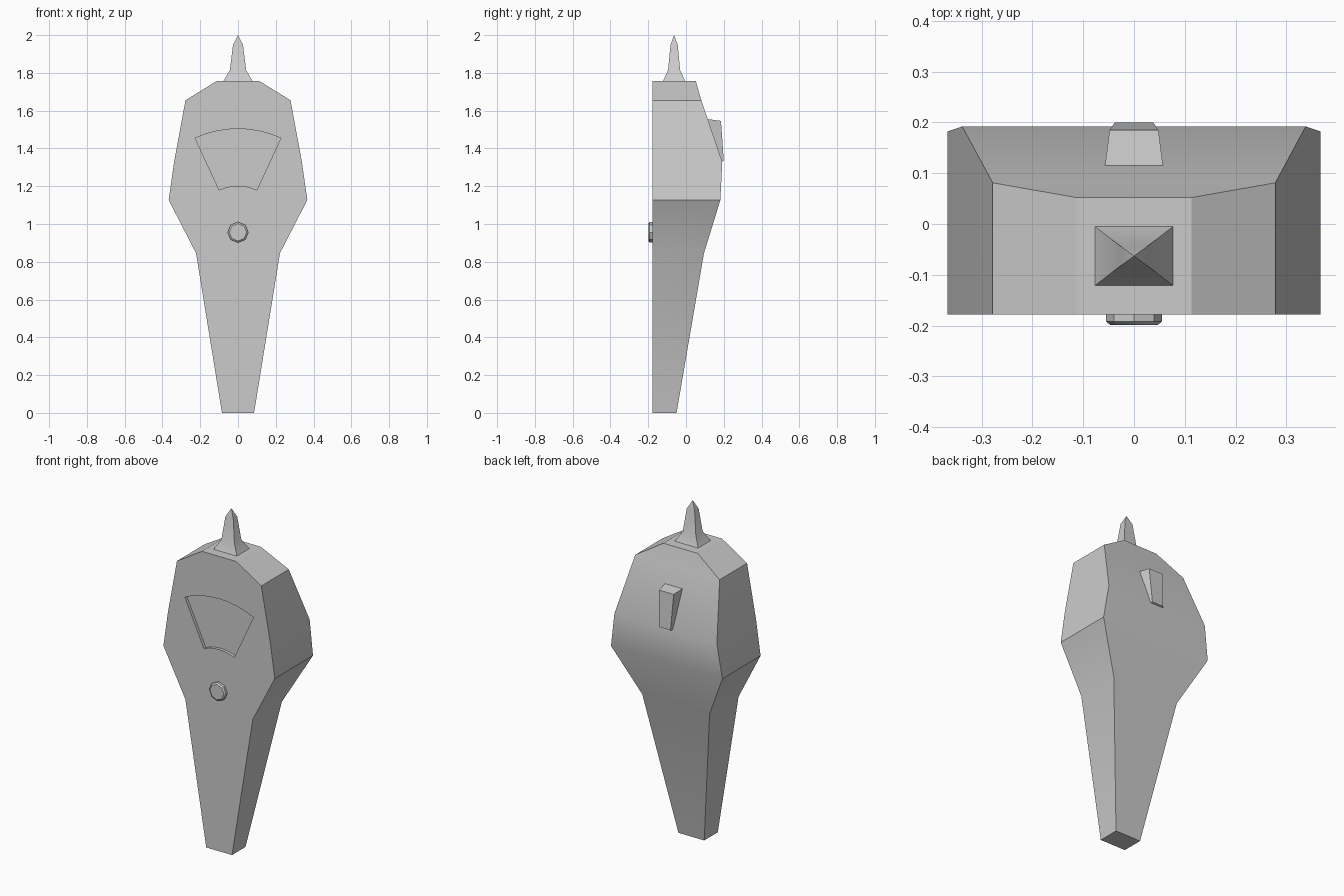
import bpy, bmesh
from math import sin, cos, radians, pi

if "Cube" in bpy.data.objects:
    bpy.data.objects.remove(bpy.data.objects["Cube"])

FRONT = -0.178


def finish(name, bm, smooth=True):
    bmesh.ops.remove_doubles(bm, verts=bm.verts, dist=1e-5)
    bmesh.ops.recalc_face_normals(bm, faces=bm.faces)
    me = bpy.data.meshes.new(name)
    bm.to_mesh(me)
    bm.free()
    ob = bpy.data.objects.new(name, me)
    bpy.context.collection.objects.link(ob)
    if smooth:
        smooth_sharp(ob)
    return ob


def select(ob):
    bpy.ops.object.select_all(action='DESELECT')
    ob.select_set(True)
    bpy.context.view_layer.objects.active = ob


def smooth_sharp(ob):
    select(ob)
    bpy.ops.object.shade_smooth_by_angle(angle=radians(30))


def loft(name, rings, smooth=True):
    """Bridge equal-sized rings of points and cap both ends."""
    bm = bmesh.new()
    loops = [[bm.verts.new(p) for p in ring] for ring in rings]
    n = len(loops[0])
    for a, b in zip(loops, loops[1:]):
        for i in range(n):
            j = (i + 1) % n
            bm.faces.new((a[i], a[j], b[j], b[i]))
    bm.faces.new(loops[0][::-1])
    bm.faces.new(loops[-1])
    return finish(name, bm, smooth)


def rect(hw, y0, y1, z):
    return [(-hw, y0, z), (hw, y0, z), (hw, y1, z), (-hw, y1, z)]


# Body: flat front, faceted outline, (half width, back y, height)
sections = [(0.085, -0.05, 0), (0.222, 0.095, 0.845), (0.367, 0.182, 1.127),
            (0.338, 0.192, 1.33), (0.278, 0.081, 1.655), (0.113, 0.052, 1.757)]
body = loft("body", [rect(w, FRONT, y, z) for w, y, z in sections], False)

# Dial window: fan-shaped shallow recess cut into the front
angles = [radians(-24.8 + 49.6 * i / 8) for i in range(9)]
fan = [(0.54 * sin(a), 0.964 + 0.54 * cos(a)) for a in angles]
fan += [(0.238 * sin(a), 0.964 + 0.238 * cos(a)) for a in reversed(angles)]
cutter = loft("dial_cutter", [[(x, y, z) for x, z in fan]
                              for y in (FRONT - 0.05, FRONT + 0.018)], False)
cutter.hide_render = True
cut = body.modifiers.new("dial_recess", 'BOOLEAN')
cut.operation = 'DIFFERENCE'
cut.solver = 'EXACT'
cut.object = cutter
select(body)
bpy.ops.object.modifier_apply(modifier=cut.name)
bpy.data.objects.remove(cutter)
smooth_sharp(body)

# Front button: bevelled octagon
loft("button", [[(r * cos(i * pi / 4), y, 0.956 + r * sin(i * pi / 4))
                 for i in range(8)]
                for r, y in ((0.055, FRONT + 0.005), (0.055, -0.192), (0.046, -0.199))])

# Antenna: square spike with a flared foot, (half x, half y, height)
spike = [(0.078, 0.059, 1.755), (0.043, 0.032, 1.815),
         (0.026, 0.019, 1.95), (0, 0, 2.0)]
bm = bmesh.new()
rows = [[bm.verts.new(p) for p in rect(hx, -0.063 - hy, -0.063 + hy, z)]
        for hx, hy, z in spike[:-1]]
tip = bm.verts.new((0, -0.063, 2.0))
for i in range(4):
    j = (i + 1) % 4
    for a, b in zip(rows, rows[1:]):
        bm.faces.new((a[i], a[j], b[j], b[i]))
    bm.faces.new((rows[-1][i], rows[-1][j], tip))
bm.faces.new(rows[0][::-1])
finish("antenna", bm)

# Rear clip: tapered wedge on the sloping back
loft("rear_clip", [
    [(-0.038, 0.2, 1.335), (0.038, 0.2, 1.335), (0.046, 0.185, 1.328), (-0.046, 0.185, 1.328)],
    [(-0.048, 0.185, 1.546), (0.048, 0.185, 1.546), (0.058, 0.108, 1.556), (-0.058, 0.108, 1.556)],
], False)
